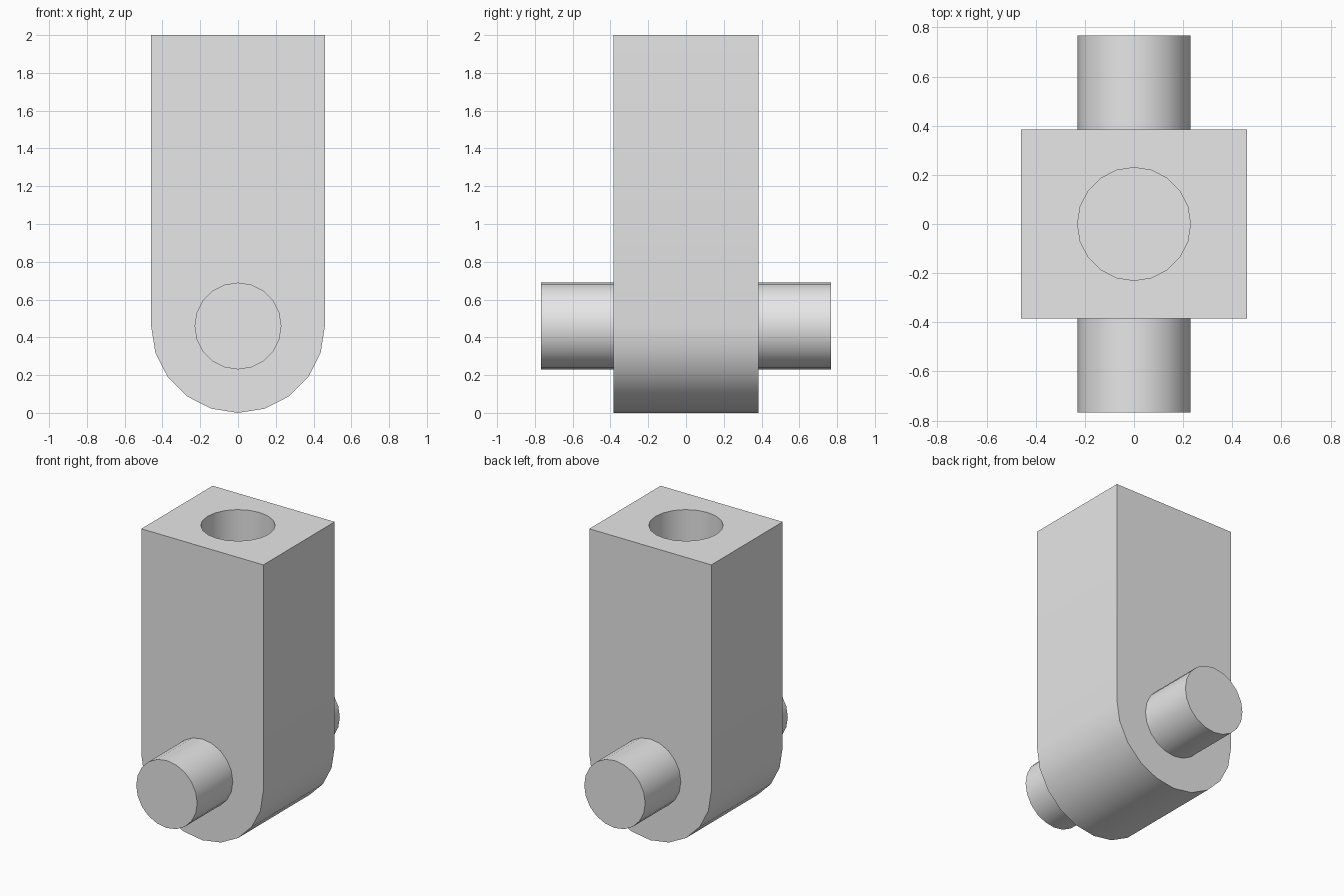
import bpy, bmesh
from math import pi, cos, sin, radians

if "Cube" in bpy.data.objects:
    bpy.data.objects.remove(bpy.data.objects["Cube"], do_unlink=True)

HALF_WIDTH, HALF_DEPTH, HEIGHT = 0.46, 0.384, 2.0
PIN_RADIUS, PIN_END = 0.23, 0.768
HOLE_DEPTH = 0.8
SIDES = 20

grey = bpy.data.materials.new("light_grey")
grey.use_nodes = True
colour = (0.8, 0.8, 0.8, 1)
grey.diffuse_color = colour
grey.node_tree.nodes["Principled BSDF"].inputs["Base Color"].default_value = colour


def smooth(obj):
    bpy.ops.object.select_all(action="DESELECT")
    obj.select_set(True)
    bpy.context.view_layer.objects.active = obj
    bpy.ops.object.shade_smooth_by_angle(angle=radians(30))


def cylinder(name, radius, length, location, rotation=(0, 0, 0)):
    bpy.ops.mesh.primitive_cylinder_add(vertices=SIDES, radius=radius, depth=length,
                                        location=location, rotation=rotation)
    obj = bpy.context.object
    obj.name = name
    obj.data.materials.append(grey)
    return obj


# Block with a rounded bottom: profile extruded front to back
profile = [(HALF_WIDTH, HEIGHT), (-HALF_WIDTH, HEIGHT)]
for i in range(SIDES // 2 + 1):
    a = pi + 2 * pi * i / SIDES
    profile.append((HALF_WIDTH * cos(a), HALF_WIDTH + HALF_WIDTH * sin(a)))
bm = bmesh.new()
face = bm.faces.new([bm.verts.new((x, -HALF_DEPTH, z)) for x, z in profile])
extruded = bmesh.ops.extrude_face_region(bm, geom=[face])["geom"]
bmesh.ops.translate(bm, vec=(0, 2 * HALF_DEPTH, 0),
                    verts=[v for v in extruded if isinstance(v, bmesh.types.BMVert)])
bmesh.ops.recalc_face_normals(bm, faces=bm.faces)
mesh = bpy.data.meshes.new("rounded_block")
bm.to_mesh(mesh)
bm.free()
mesh.materials.append(grey)
block = bpy.data.objects.new("rounded_block", mesh)
bpy.context.collection.objects.link(block)

# Blind round socket in the top
cutter = cylinder("socket_cutter", PIN_RADIUS, 2 * HOLE_DEPTH, (0, 0, HEIGHT))
cutter.hide_render = True
socket = block.modifiers.new("socket", "BOOLEAN")
socket.operation = "DIFFERENCE"
socket.solver = "EXACT"
socket.object = cutter
bpy.context.view_layer.objects.active = block
bpy.ops.object.modifier_apply(modifier="socket")
bpy.data.objects.remove(cutter, do_unlink=True)
smooth(block)

# Axle pins on the front and back
length = PIN_END - HALF_DEPTH
for name, side in (("front_pin", -1), ("back_pin", 1)):
    pin = cylinder(name, PIN_RADIUS, length,
                   (0, side * (HALF_DEPTH + length / 2), HALF_WIDTH), (pi / 2, 0, 0))
    smooth(pin)
